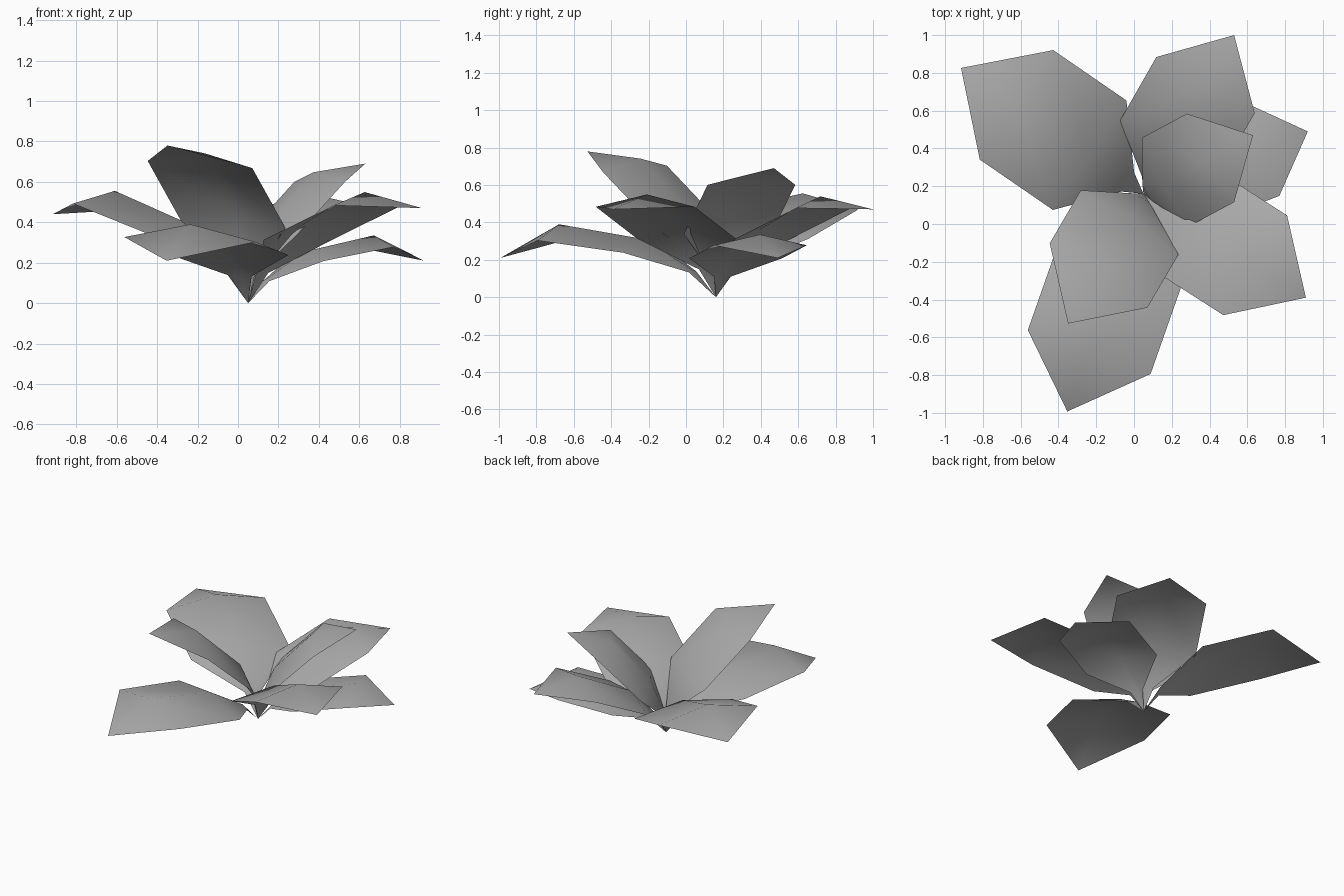
import bpy, math
from mathutils import Matrix, Vector

cube = bpy.data.objects.get("Cube")
if cube:
    bpy.data.objects.remove(cube, do_unlink=True)

mat = bpy.data.materials.new("leaf_grey")
mat.use_nodes = True
GREY = (0.4, 0.4, 0.4, 1)
mat.diffuse_color = GREY
mat.node_tree.nodes["Principled BSDF"].inputs["Base Color"].default_value = GREY

BASE = Vector((0.05, 0.16, 0))      # shared root of all leaves
TIP = Vector((1.22, 0, 0.21))       # tip of the pattern leaf, growing along +x
# cross rows of the pattern leaf: reach, midrib height, half width, edge drop
ROWS = [(0.13, 0.145, 0.06, 0.01), (0.40, 0.31, 0.345, 0.06), (0.885, 0.39, 0.345, 0.075)]


def make_leaf(name, tip, roll=0):
    """Turn, tilt and scale the pattern leaf so its tip lands on the given point."""
    verts = [Vector((0, 0, 0))]
    for reach, height, half, drop in ROWS:
        verts += [Vector((reach, half, height - drop)), Vector((reach, 0, height)),
                  Vector((reach, -half, height - drop))]
    verts.append(TIP)
    faces = [(0, 2, 1), (0, 3, 2)]
    for r in (1, 4):
        for i in (r, r + 1):
            faces.append((i, i + 1, i + 4, i + 3))
    faces += [(7, 8, 10), (8, 9, 10)]

    d = Vector(tip) - BASE
    pitch = math.atan2(d.z, d.xy.length) - math.atan2(TIP.z, TIP.x)
    m = (Matrix.Translation(BASE)
         @ Matrix.Rotation(math.atan2(d.y, d.x), 4, 'Z')
         @ Matrix.Rotation(-pitch, 4, 'Y')
         @ Matrix.Rotation(math.radians(roll), 4, 'X')
         @ Matrix.Scale(d.length / TIP.length, 4))
    mesh = bpy.data.meshes.new(name)
    mesh.from_pydata([m @ v for v in verts], [], faces)
    mesh.materials.append(mat)
    mesh.shade_smooth()
    # upper side faces outward
    if sum(p.normal.z * p.area for p in mesh.polygons) < 0:
        mesh.flip_normals()
    obj = bpy.data.objects.new(name, mesh)
    bpy.context.collection.objects.link(obj)


# spreading outer leaves
make_leaf("back_right_leaf", (-0.92, 0.82, 0.44), 2)
make_leaf("back_left_leaf", (0.53, 1.0, 0.47))
make_leaf("left_low_leaf", (0.92, 0.49, 0.21))
make_leaf("front_left_leaf", (0.91, -0.39, 0.47))
make_leaf("front_low_leaf", (-0.36, -0.99, 0.21), -2)
# upright inner leaves
make_leaf("inner_left_leaf", (0.63, 0.47, 0.69))
make_leaf("inner_front_leaf", (-0.36, -0.52, 0.78), -4)
